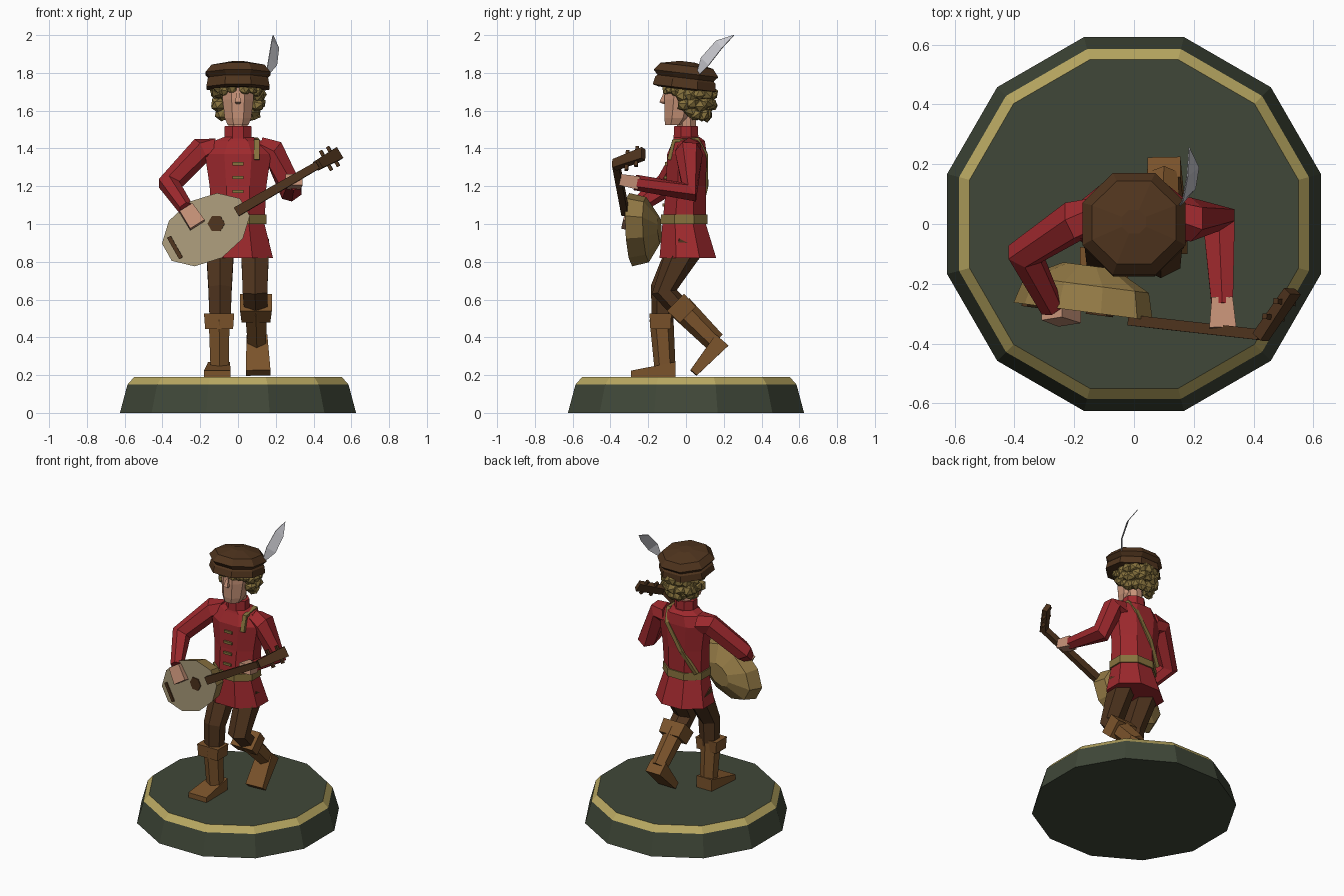
import bpy, bmesh, math, random
from mathutils import Vector, Matrix

random.seed(4)
cube = bpy.data.objects.get("Cube")
if cube:
    bpy.data.objects.remove(cube, do_unlink=True)


def material(name, rgb):
    col = [(c / 255) ** 2.2 for c in rgb] + [1]
    m = bpy.data.materials.new(name)
    m.use_nodes = True
    m.diffuse_color = col
    bsdf = next(n for n in m.node_tree.nodes if n.type == 'BSDF_PRINCIPLED')
    bsdf.inputs["Base Color"].default_value = col
    return m


green = material("dark green", (66, 73, 59))
gold = material("gold", (184, 167, 98))
dark = material("dark brown", (80, 55, 35))
boot = material("boot brown", (122, 84, 47))
red = material("red cloth", (157, 45, 49))
skin = material("skin", (196, 144, 118))
olive = material("olive blond", (134, 114, 64))
white = material("feather grey", (198, 198, 204))
cream = material("pale wood", (172, 157, 124))
wood = material("tan wood", (146, 121, 71))


def finish(name, bm, *mats):
    bmesh.ops.recalc_face_normals(bm, faces=bm.faces)
    me = bpy.data.meshes.new(name)
    bm.to_mesh(me)
    bm.free()
    for m in mats:
        me.materials.append(m)
    ob = bpy.data.objects.new(name, me)
    bpy.context.collection.objects.link(ob)
    return ob


def tube(name, mat, pts, radii, n=6, ref=(1, 0, 0), axis=None, extra=None, rule=None):
    """Loft n-sided rings along a path; radii are flat-to-flat halves."""
    bm = bmesh.new()
    pts = [Vector(p) for p in pts]
    k = 1 / math.cos(math.pi / n)
    rings = []
    for i, p in enumerate(pts):
        before, after = pts[max(i - 1, 0)], pts[min(i + 1, len(pts) - 1)]
        t = Vector(axis) if axis else (p - before).normalized() + (after - p).normalized()
        t.normalize()
        side = Vector(ref) - t * t.dot(Vector(ref))
        side.normalize()
        other = t.cross(side)
        r = radii[i] if isinstance(radii, list) else radii
        a, b = r if isinstance(r, tuple) else (r, r)
        ring = []
        for j in range(n):
            ang = (j + 0.5) * math.tau / n
            ring.append(bm.verts.new(p + side * a * k * math.cos(ang) + other * b * k * math.sin(ang)))
        rings.append(ring)
    for lo, hi in zip(rings, rings[1:]):
        for j in range(n):
            bm.faces.new((lo[j], lo[(j + 1) % n], hi[(j + 1) % n], hi[j]))
    bm.faces.new(rings[0])
    bm.faces.new(rings[-1])
    bmesh.ops.recalc_face_normals(bm, faces=bm.faces)
    if rule:
        for f in bm.faces:
            f.material_index = int(rule(f))
    return finish(name, bm, mat, *([extra] if extra else []))


def stack(name, mat, rows, n=8):
    """Upright part from rows of height, y centre, half width, half depth."""
    return tube(name, mat, [(0, y, z) for z, y, a, b in rows],
                [(a, b) for z, y, a, b in rows], n, axis=(0, 0, 1))


# Display base with a gold bevel
tube("base", green, [(0, 0, 0), (0, 0, .15), (0, 0, .19)], [.625, .585, .55], 12, extra=gold,
     rule=lambda f: f.calc_center_median().z > .15 and f.normal.z < .9)

# Coat, belt, buttons and shoulder strap
stack("coat", red, [(.82, .01, .185, .15), (1.0, -.01, .14, .115), (1.2, 0, .15, .105),
                    (1.37, .005, .175, .105), (1.44, .015, .125, .085), (1.46, .005, .075, .068)])
stack("collar", red, [(1.45, 0, .072, .066), (1.52, 0, .07, .062)])
stack("belt", olive, [(1.0, -.01, .15, .125), (1.05, -.01, .15, .123)])
for i in range(4):
    z = 1.1 + i * .073
    y = -.116 + i * .004
    tube("button_bar", olive, [(-.03, y, z), (.03, y, z)], .008, 4, ref=(0, 0, 1))
tube("strap", olive, [(.1, -.09, 1.34), (.1, -.065, 1.44), (.09, .06, 1.45), (.07, .105, 1.37),
                      (-.04, .108, 1.2), (-.13, .07, 1.05)], (.014, .01), 4)

# Legs
tube("right_trouser", dark, [(-.095, .01, .9), (-.095, -.12, .66), (-.095, -.125, .48)],
     [(.075, .085), (.062, .058), (.055, .05)])
tube("left_trouser", dark, [(.09, .01, .9), (.09, -.115, .64), (.095, -.02, .54)],
     [(.075, .085), (.065, .058), (.06, .05)])

# Boots
tube("right_boot", boot, [(-.1, -.13, .5), (-.097, -.11, .22)], [.055, .048])
tube("right_cuff", boot, [(-.1, -.135, .445), (-.1, -.135, .525)], [(.074, .054), (.08, .058)], 4)
tube("right_foot", boot, [(-.1, -.055, .23), (-.11, -.29, .207)],
     [(.058, .04), (.07, .017)], 4, axis=(0, -1, 0))
tube("left_boot", boot, [(.095, -.03, .56), (.1, .155, .375)], [.058, .048])
tube("left_cuff", boot, [(.095, -.055, .585), (.095, .01, .52)], [(.084, .064), (.076, .06)], 4)
tube("left_foot", boot, [(.1, .19, .385), (.107, .04, .212)], [(.055, .045), (.065, .022)], 4)

# Arms and hands
tube("right_sleeve", red, [(-.12, .02, 1.39), (-.2, .01, 1.385), (-.365, -.1, 1.21), (-.275, -.28, 1.08)],
     [.06, .062, .055, .036])
tube("left_sleeve", red, [(.12, .02, 1.39), (.19, .015, 1.38), (.285, .015, 1.17), (.295, -.27, 1.22)],
     [.06, .064, .055, .036])
tube("right_hand", skin, [(-.275, -.295, 1.085), (-.215, -.318, .995)], [(.04, .022), (.045, .02)], 4)
tube("left_hand", skin, [(.295, -.25, 1.217), (.297, -.35, 1.235)], [.035, (.045, .03)], 4)

# Head
stack("neck", skin, [(1.48, .005, .05, .05), (1.6, 0, .05, .05)])
stack("head", skin, [(1.525, -.06, .055, .05), (1.56, -.045, .07, .07),
                     (1.66, -.03, .082, .085), (1.75, -.02, .08, .085)])
tube("nose", skin, [(0, -.11, 1.7), (0, -.125, 1.645), (0, -.112, 1.635)],
     [.006, .016, .01], 4, axis=(0, 0, -1))

# Curly hair from jagged clumps
bm = bmesh.new()


def clump(angle, z, reach, size):
    a = math.radians(angle + random.uniform(-5, 5))
    pos = Vector((reach * math.sin(a), .025 - reach * math.cos(a), z + random.uniform(-.01, .01)))
    turn = Matrix.Rotation(random.uniform(0, 3), 4, Vector((1, random.random(), .5)))
    bmesh.ops.create_icosphere(bm, subdivisions=1, radius=size,
                               matrix=Matrix.Translation(pos) @ turn @ Matrix.Diagonal((1, .8, 1.1, 1)))


clump(180, 1.67, .01, .1)
for angle in range(70, 300, 22):
    clump(angle, 1.69, .108, .044)
    clump(angle, 1.635, .105, .044)
for angle in range(90, 280, 25):
    clump(angle, 1.59, .085, .042)
for angle in range(-50, 60, 20):
    clump(angle, 1.71, .13, .03)
finish("hair", bm, olive)

# Hat, tilted back a little
profile = [(0, .135), (.008, .168), (.05, .16), (.06, .15), (.085, .172), (.125, .14), (.147, .04)]
tube("hat", dark, [(0, -.01 + h * .12, 1.712 + h) for h, r in profile], [r for h, r in profile], 8)

# Feather
bm = bmesh.new()
base, l1, l2, tip, r2, r1 = [bm.verts.new(p) for p in (
    (.145, .05, 1.77), (.163, .08, 1.88), (.178, .16, 1.97),
    (.185, .255, 2.0), (.216, .19, 1.93), (.205, .12, 1.84))]
for f in ((base, l1, r1), (l1, l2, r2, r1), (l2, tip, r2)):
    bm.faces.new(f)
feather = finish("feather", bm, white)
solid = feather.modifiers.new("thickness", 'SOLIDIFY')
solid.thickness = .005
solid.offset = 0

# Lute: u runs up the neck, v across, n out of the soundboard
c = Vector((-.17, -.293, .97))
n = Vector((-.13, -1, 0)).normalized()
u = Vector((.866, -.113, .5)).normalized()
v = n.cross(u)
tube("lute_body", wood, [c, c - n * .09, c - n * .155], [(.24, .163), (.215, .145), (.09, .06)], 10,
     ref=u, extra=cream, rule=lambda f: f.normal.dot(n) > .9)
hole = c + u * .064
tube("sound_hole", dark, [hole - n * .002, hole + n * .006], .04, 6, ref=u)
bridge = c - u * .19
tube("bridge", dark, [bridge - n * .002, bridge + n * .008], (.011, .065), 4, ref=u)
end = c + u * .69
tube("lute_neck", dark, [c + u * .19 + n * .008, end], [(.026, .018), (.02, .018)], 4, ref=v)
top = Vector((.53, -.225, 1.372))
tube("peg_head", dark, [end + n * .008, top], [(.026, .02), (.034, .016)], 4, ref=v)
for s in (.4, .75):
    mid = end.lerp(top, s)
    tube("pegs", dark, [mid - v * .06, mid + v * .06], .009, 4, ref=n)
